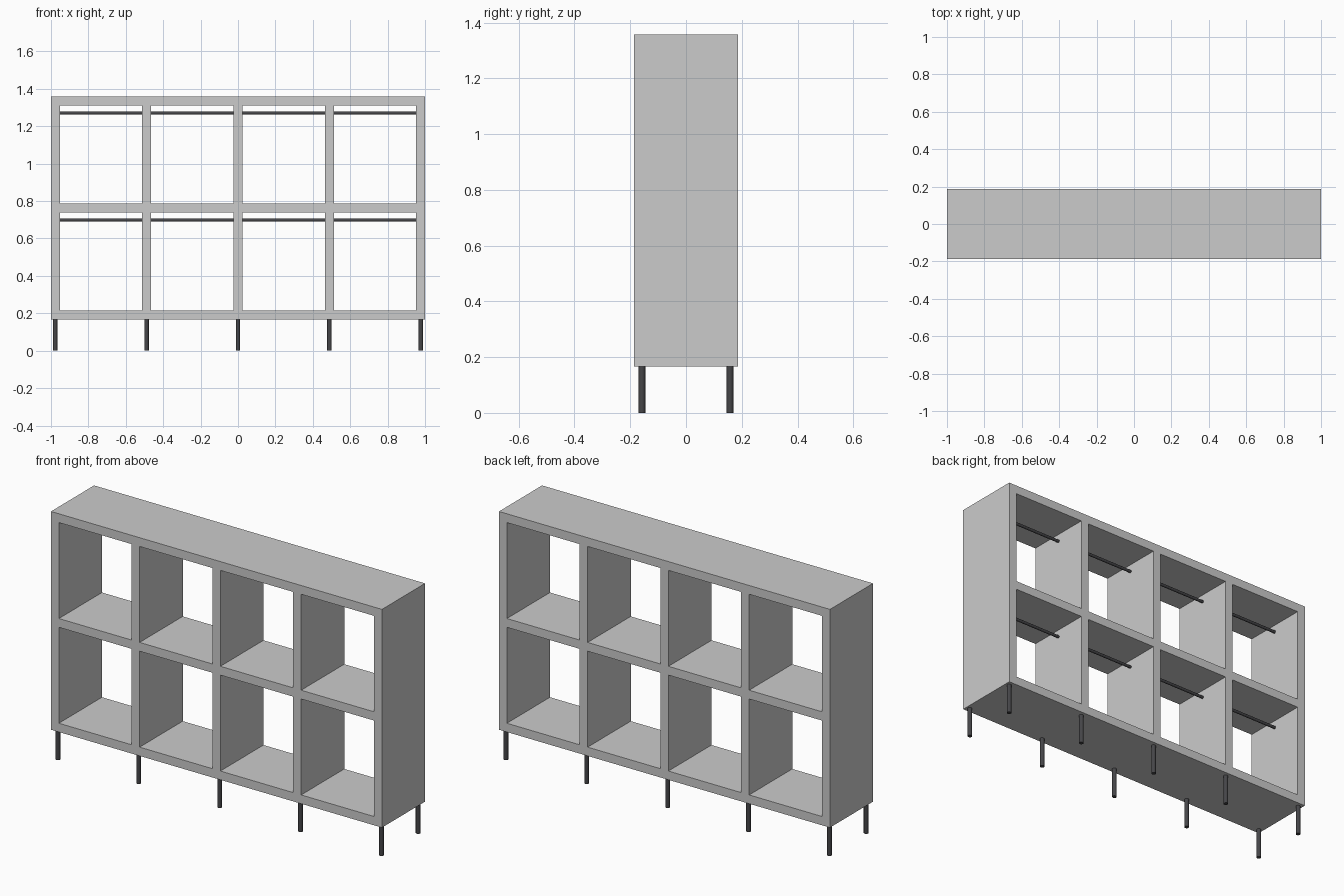
import bpy, bmesh, math

if "Cube" in bpy.data.objects:
    bpy.data.objects.remove(bpy.data.objects["Cube"])

T = 0.048                       # board thickness
HALF_D = 0.186                  # half depth
Z0, Z1 = 0.166, 1.358           # bottom and top of the case
COLS, ROWS = 4, 2
STEP_X = (2 - T) / COLS
STEP_Z = (Z1 - Z0 - T) / ROWS

dark = bpy.data.materials.new("dark_metal")
dark.diffuse_color = (0.06, 0.06, 0.065, 1)
dark.use_nodes = True
dark.node_tree.nodes["Principled BSDF"].inputs["Base Color"].default_value = dark.diffuse_color


def cylinder(name, loc, radius, length, rot=(0, 0, 0)):
    bpy.ops.mesh.primitive_cylinder_add(vertices=24, radius=radius, depth=length,
                                        location=loc, rotation=rot)
    ob = bpy.context.object
    ob.name = name
    ob.data.materials.append(dark)
    bpy.ops.object.shade_smooth_by_angle()
    return ob


def lines(start, step, count):
    return [start + i * step + e for i in range(count + 1) for e in (0, T)]


# Shelf case: front lattice with open cells, extruded to full depth
xs = lines(-1, STEP_X, COLS)
zs = lines(Z0, STEP_Z, ROWS)
bm = bmesh.new()
grid = [[bm.verts.new((x, -HALF_D, z)) for z in zs] for x in xs]
for i in range(len(xs) - 1):
    for j in range(len(zs) - 1):
        if i % 2 and j % 2:
            continue            # open compartment
        bm.faces.new((grid[i][j], grid[i + 1][j], grid[i + 1][j + 1], grid[i][j + 1]))
ret = bmesh.ops.extrude_face_region(bm, geom=bm.faces[:], use_keep_orig=True)
moved = [g for g in ret["geom"] if isinstance(g, bmesh.types.BMVert)]
bmesh.ops.translate(bm, verts=moved, vec=(0, 2 * HALF_D, 0))
bmesh.ops.recalc_face_normals(bm, faces=bm.faces[:])
me = bpy.data.meshes.new("shelf_case")
bm.to_mesh(me)
bm.free()
bpy.context.collection.objects.link(bpy.data.objects.new("shelf_case", me))

# Legs: one pair under every upright
for i in range(COLS + 1):
    x = -0.978 + i * 0.489
    for side, y in (("front", -0.158), ("back", 0.158)):
        cylinder(f"{side}_leg_{i + 1}", (x, y, Z0 / 2), 0.012, Z0)

# Hanging rods: one near the top of each compartment
for r in range(ROWS):
    for c in range(COLS):
        x = -1 + T + (STEP_X - T) / 2 + c * STEP_X
        z = 0.698 + r * STEP_Z
        cylinder(f"hanging_rod_{r + 1}_{c + 1}", (x, 0, z), 0.008, STEP_X - T,
                 (0, math.pi / 2, 0))
